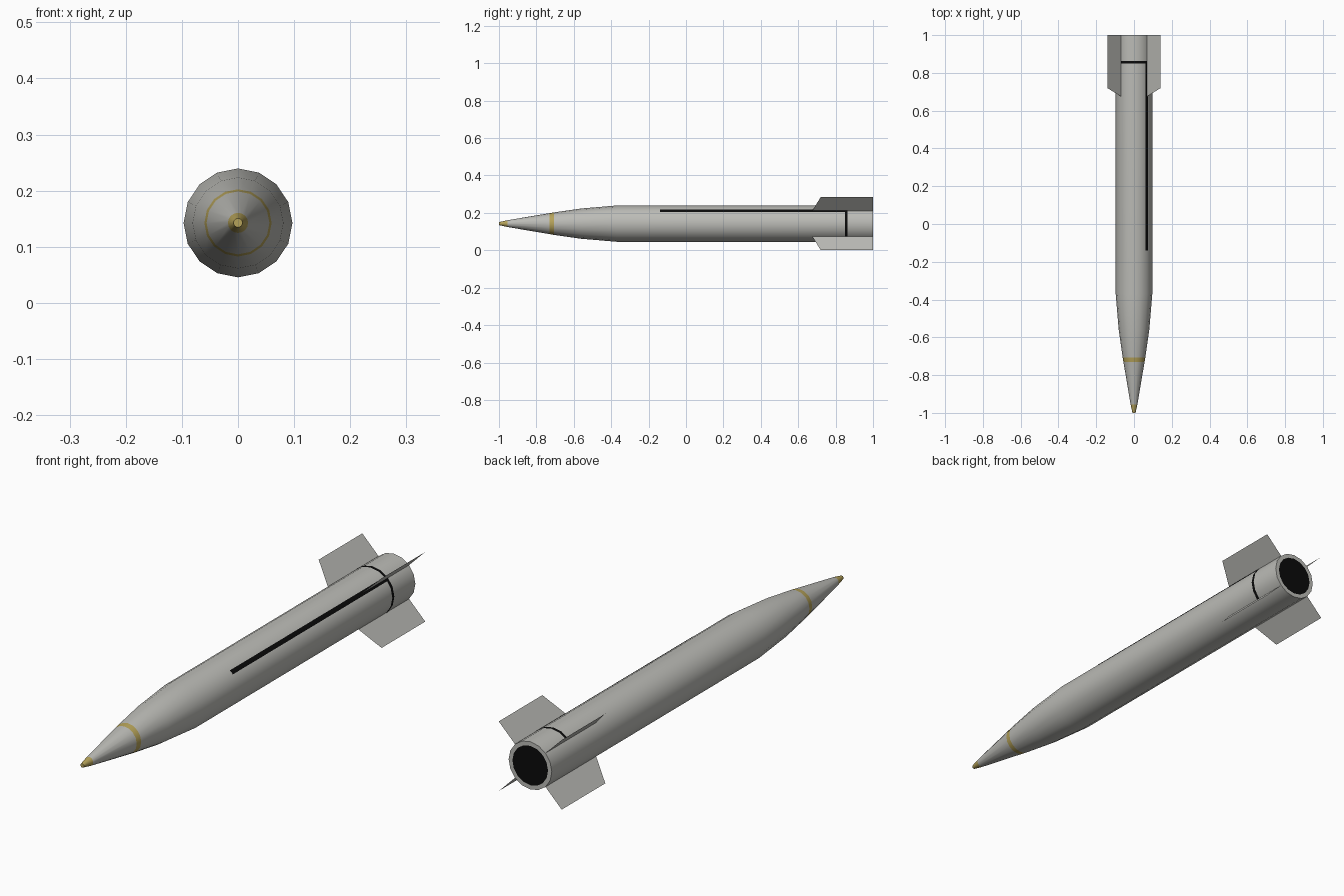
import bpy, bmesh
from math import sin, cos, radians, pi

cube = bpy.data.objects.get("Cube")
if cube:
    bpy.data.objects.remove(cube, do_unlink=True)

AXIS_Z = 0.1425   # height of the centre line
R = 0.097         # body radius
SIDES = 16


def material(name, rgb):
    m = bpy.data.materials.new(name)
    m.use_nodes = True
    m.diffuse_color = (*rgb, 1)
    bsdf = m.node_tree.nodes["Principled BSDF"]
    bsdf.inputs["Base Color"].default_value = (*rgb, 1)
    bsdf.inputs["Roughness"].default_value = 0.6
    return m


GREY = material("light grey", (0.50, 0.50, 0.47))
YELLOW = material("dull yellow", (0.46, 0.36, 0.10))
BLACK = material("black", (0.003, 0.003, 0.003))


def around(r, angle, y):
    a = radians(angle)
    return (r * cos(a), y, AXIS_Z + r * sin(a))


def finish(name, bm, mats, smooth=True):
    mesh = bpy.data.meshes.new(name)
    bm.to_mesh(mesh)
    bm.free()
    for m in mats:
        mesh.materials.append(m)
    ob = bpy.data.objects.new(name, mesh)
    bpy.context.collection.objects.link(ob)
    if smooth:
        bpy.ops.object.select_all(action='DESELECT')
        ob.select_set(True)
        bpy.context.view_layer.objects.active = ob
        bpy.ops.object.shade_smooth_by_angle(angle=radians(30))
    return ob


# Body: turned profile of (y, radius, colour of the section that follows)
profile = [(-1, 0, 1), (-1, 0.008, 1), (-0.955, 0.018, 0), (-0.73, 0.056, 1),
           (-0.707, 0.06, 0), (-0.56, 0.081, 0), (-0.37, R, 0), (1, R, 0),
           (1, 0.08, 2), (1, 0, 2)]
bm = bmesh.new()
rings = [[bm.verts.new(around(r, 360 * i / SIDES, y)) for i in range(SIDES)]
         for y, r, c in profile]
for (y, r, colour), a, b in zip(profile, rings, rings[1:]):
    for i in range(SIDES):
        j = (i + 1) % SIDES
        bm.faces.new((a[i], a[j], b[j], b[i])).material_index = colour
bmesh.ops.remove_doubles(bm, verts=bm.verts, dist=1e-5)
bmesh.ops.recalc_face_normals(bm, faces=bm.faces)
finish("rocket_body", bm, [GREY, YELLOW, BLACK])


# Dark painted lines: thin plates that follow the faceted surface
def painted_line(name, angles, y0, y1):
    bm = bmesh.new()
    step = 360 / SIDES
    rows = []
    for a in angles:
        off = a % step - step / 2
        r = (R + 0.0008) * cos(pi / SIDES) / cos(radians(off))
        rows.append([bm.verts.new(around(r, a, y)) for y in (y0, y1)])
    for p, q in zip(rows, rows[1:]):
        bm.faces.new((p[0], q[0], q[1], p[1]))
    bmesh.ops.recalc_face_normals(bm, faces=bm.faces)
    finish(name, bm, [BLACK])


painted_line("cable_line", [39.5, 45, 50.5], -0.14, 0.86)
painted_line("rear_line", [-45 + 22.5 * i for i in range(9)], 0.851, 0.864)

# Four diagonal sheet fins
fin_outline = [(0.09, 0.67), (R, 0.675), (0.2, 0.72), (0.2, 1), (0.09, 1)]
for name, angle in (("upper_left_fin", 45), ("upper_right_fin", 135),
                    ("lower_right_fin", 225), ("lower_left_fin", 315)):
    bm = bmesh.new()
    bm.faces.new([bm.verts.new(around(r, angle, y)) for r, y in fin_outline])
    finish(name, bm, [GREY], smooth=False)
